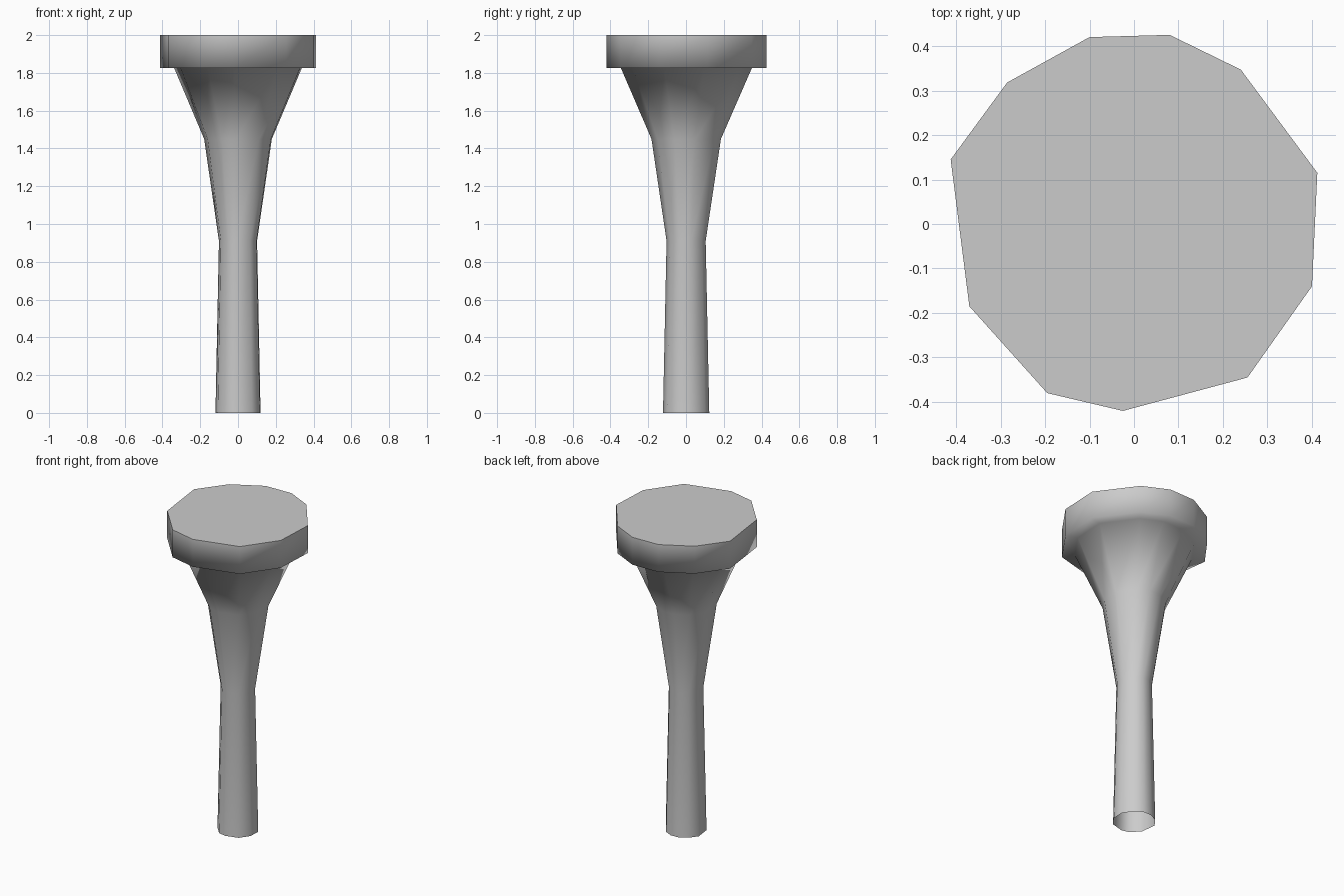
import bpy, bmesh

cube = bpy.data.objects.get("Cube")
if cube:
    bpy.data.objects.remove(cube, do_unlink=True)

grey = bpy.data.materials.new("light_grey")
grey.use_nodes = True
grey.diffuse_color = (0.6, 0.6, 0.6, 1)
grey.node_tree.nodes["Principled BSDF"].inputs["Base Color"].default_value = (0.6, 0.6, 0.6, 1)

# Uneven eleven-sided outline of the cap, counter-clockwise
OUTLINE = [(-0.025, -0.42), (0.255, -0.345), (0.40, -0.14), (0.412, 0.115),
           (0.24, 0.347), (0.08, 0.425), (-0.10, 0.42), (-0.285, 0.318),
           (-0.412, 0.145), (-0.37, -0.185), (-0.195, -0.38)]

# Height and outline scale: open foot, waist, flare, ledge, cap rim
PROFILE = [(0, 0.29), (0.91, 0.245), (1.45, 0.435), (1.825, 0.82), (1.825, 1), (2, 1)]

bm = bmesh.new()
rings = [[bm.verts.new((x * s, y * s, z)) for x, y in OUTLINE] for z, s in PROFILE]
n = len(OUTLINE)
for low, high in zip(rings, rings[1:]):
    for i in range(n):
        j = (i + 1) % n
        bm.faces.new((low[i], low[j], high[j], high[i]))
top = bm.faces.new(rings[-1])

# Smooth sides, crisp top rim
for face in bm.faces:
    face.smooth = True
for edge in top.edges:
    edge.smooth = False

mesh = bpy.data.meshes.new("flared_post")
bm.to_mesh(mesh)
bm.free()
mesh.materials.append(grey)
bpy.context.collection.objects.link(bpy.data.objects.new("flared_post", mesh))
